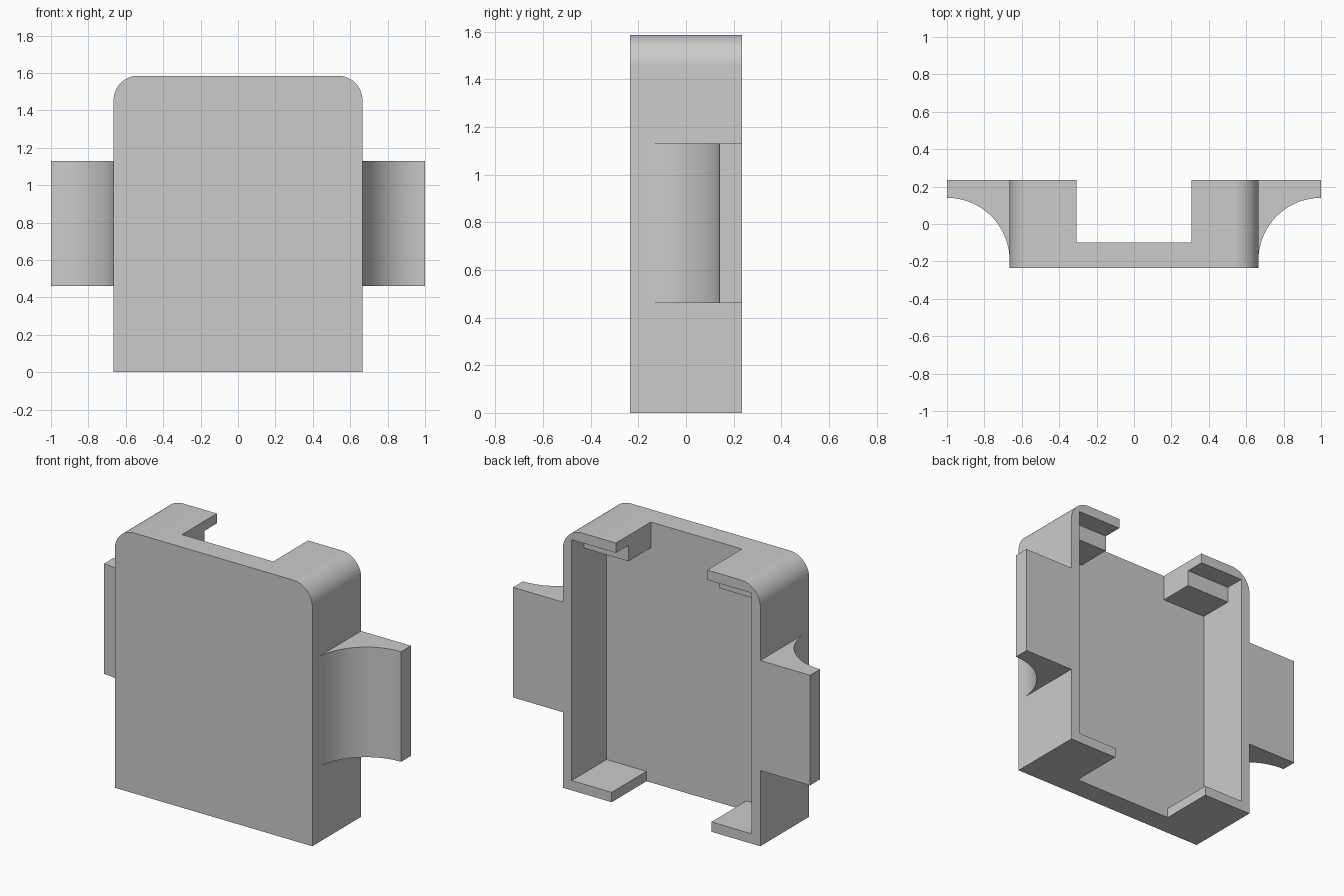
import bpy, bmesh
from math import sin, cos, pi, radians
from mathutils import Vector

if "Cube" in bpy.data.objects:
    bpy.data.objects.remove(bpy.data.objects["Cube"], do_unlink=True)

grey = bpy.data.materials.new("light grey")
grey.use_nodes = True
grey.diffuse_color = (0.6, 0.6, 0.6, 1)
grey.node_tree.nodes["Principled BSDF"].inputs["Base Color"].default_value = (0.6, 0.6, 0.6, 1)

HALF_W, HEIGHT, DEPTH = 0.665, 1.585, 0.235   # outer shell (half width, height, half depth)
WALL, PLATE_Y, CORNER = 0.06, -0.1, 0.13      # wall, inner face of front plate, top corners


def prism(name, points, sweep):
    """Solid swept from a flat outline."""
    bm = bmesh.new()
    base = bm.faces.new([bm.verts.new(p) for p in points])
    top = bmesh.ops.extrude_face_region(bm, geom=[base])["geom"]
    bmesh.ops.translate(bm, vec=Vector(sweep),
                        verts=[v for v in top if isinstance(v, bmesh.types.BMVert)])
    bmesh.ops.recalc_face_normals(bm, faces=bm.faces)
    mesh = bpy.data.meshes.new(name)
    bm.to_mesh(mesh)
    bm.free()
    mesh.materials.append(grey)
    obj = bpy.data.objects.new(name, mesh)
    bpy.context.collection.objects.link(obj)
    return obj


def block(name, half_w, y0, z0, z1):
    """Centred box running from y0 out past the open back."""
    corners = [(-half_w, y0, z0), (half_w, y0, z0), (half_w, y0, z1), (-half_w, y0, z1)]
    return prism(name, corners, (0, 0.5 - y0, 0))


def combine(target, tool, operation):
    tool.hide_render = True
    mod = target.modifiers.new(tool.name, "BOOLEAN")
    mod.operation, mod.object, mod.solver = operation, tool, "EXACT"
    bpy.ops.object.select_all(action="DESELECT")
    bpy.context.view_layer.objects.active = target
    target.select_set(True)
    bpy.ops.object.modifier_apply(modifier=mod.name)
    bpy.data.objects.remove(tool, do_unlink=True)


def arc(cx, cy, r, start, end, steps):
    angles = [start + (end - start) * i / steps for i in range(steps + 1)]
    return [(cx + r * cos(a), cy + r * sin(a)) for a in angles]


# Shell: square bottom, rounded top corners
cx, cz = HALF_W - CORNER, HEIGHT - CORNER
outline = [(-HALF_W, 0), (HALF_W, 0)]
outline += arc(cx, cz, CORNER, 0, pi / 2, 16) + arc(-cx, cz, CORNER, pi / 2, pi, 16)
shell = prism("bracket_shell", [(x, -DEPTH, z) for x, z in outline], (0, 2 * DEPTH, 0))

# Side wings: concave front, flat back
for side in (-1, 1):
    curve = arc(1, -0.195, 0.335, pi / 2, pi, 32)
    section = curve + [(0.64, -0.195), (0.64, DEPTH), (1, DEPTH)]
    wing = prism("side_wing", [(side * x, y, 0.46) for x, y in section], (0, 0, 0.67))
    combine(shell, wing, "UNION")

# Hollow interior, step behind the top lip, and the notches at top and bottom
inner = HALF_W - WALL
for cutter in (
    block("cavity", inner, PLATE_Y, WALL, HEIGHT - 0.157),
    block("top_recess", inner, 0.115, HEIGHT - 0.3, HEIGHT - WALL),
    block("top_notch", 0.307, PLATE_Y, HEIGHT - 0.3, HEIGHT + 0.2),
    block("bottom_notch", 0.336, PLATE_Y, -0.2, 0.2),
):
    combine(shell, cutter, "DIFFERENCE")

bpy.ops.object.shade_smooth_by_angle(angle=radians(30))
